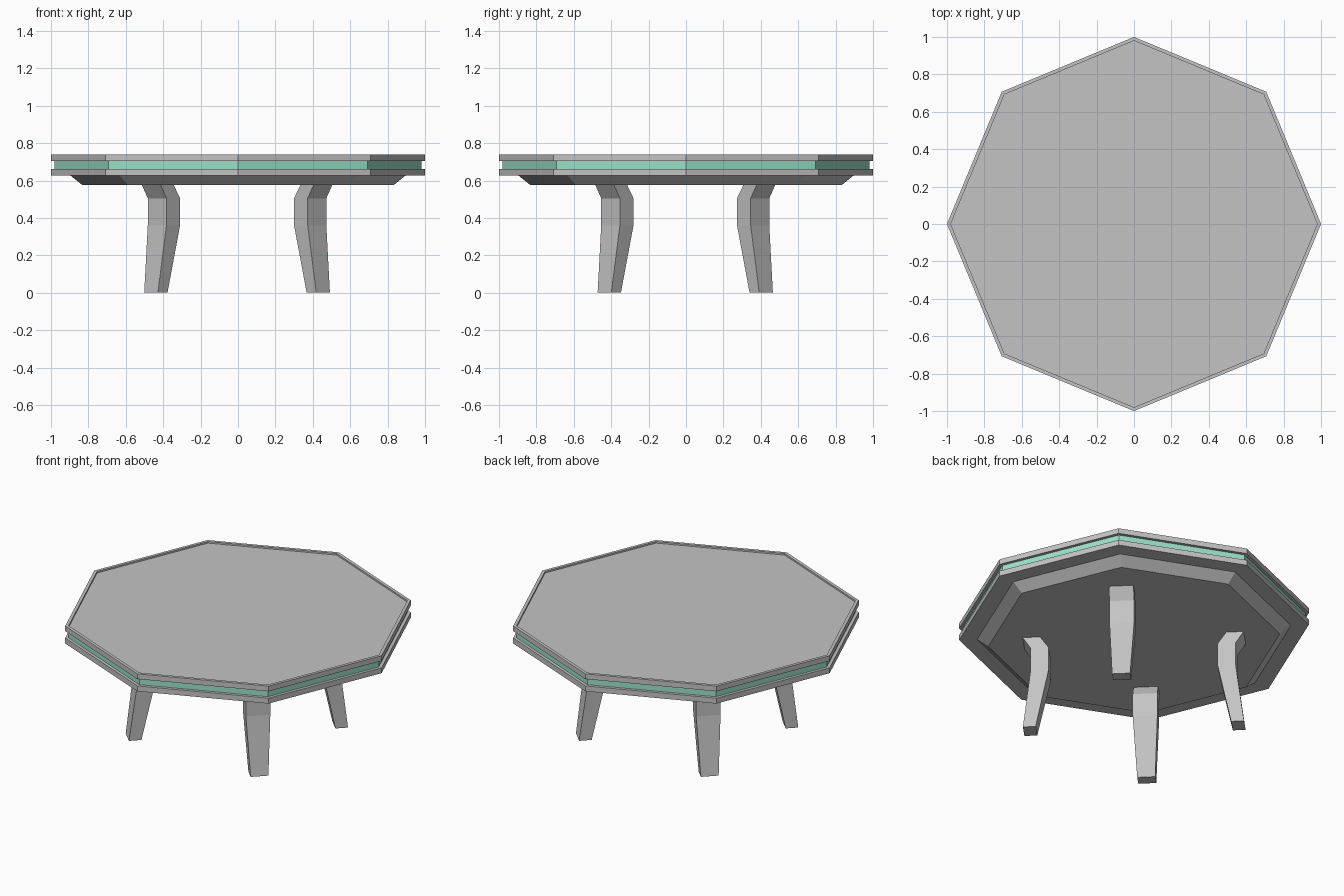
import bpy
import bmesh
from math import sin, cos, tau, sqrt
from mathutils import Vector

default = bpy.data.objects.get("Cube")
if default:
    bpy.data.objects.remove(default, do_unlink=True)


def material(name, rgb):
    mat = bpy.data.materials.new(name)
    mat.use_nodes = True
    mat.diffuse_color = (*rgb, 1)
    mat.node_tree.nodes["Principled BSDF"].inputs["Base Color"].default_value = (*rgb, 1)
    return mat


def loft(name, sections, mat):
    """Skin a stack of equal-sided sections and cap both ends."""
    bm = bmesh.new()
    loops = [[bm.verts.new(p) for p in section] for section in sections]
    for low, high in zip(loops, loops[1:]):
        for i in range(len(low)):
            j = (i + 1) % len(low)
            bm.faces.new((low[i], low[j], high[j], high[i]))
    bm.faces.new(loops[0])
    bm.faces.new(loops[-1])
    bmesh.ops.recalc_face_normals(bm, faces=bm.faces)
    mesh = bpy.data.meshes.new(name)
    bm.to_mesh(mesh)
    bm.free()
    mesh.materials.append(mat)
    obj = bpy.data.objects.new(name, mesh)
    bpy.context.collection.objects.link(obj)
    return obj


def octagon(r, z):
    return [Vector((r * cos(tau * i / 8), r * sin(tau * i / 8), z)) for i in range(8)]


def octagonal(name, profile, mat):
    return loft(name, [octagon(r, z) for r, z in profile], mat)


grey = material("grey", (0.55, 0.55, 0.55))
green = material("pale green", (0.33, 0.75, 0.58))

# Table top: raised rim around a shallow recess, green band, lower slab, tapered base
octagonal("upper_slab", [(1, 0.705), (1, 0.738), (0.98, 0.738), (0.98, 0.728)], grey)
octagonal("green_band", [(0.98, 0.662), (0.98, 0.705)], green)
octagonal("lower_slab", [(1, 0.628), (1, 0.662)], grey)
octagonal("tapered_base", [(0.834, 0.577), (0.898, 0.628)], grey)

# Legs: height, outward shift of the outer face, width, depth
LEG = [(0, 0, 0.103, 0.073), (0.36, -0.046, 0.141, 0.103),
       (0.505, -0.046, 0.141, 0.103), (0.578, 0, 0.141, 0.1)]


def leg(name, sx, sy):
    out = Vector((sx, sy, 0)) / sqrt(2)
    side = Vector((-sy, sx, 0)) / sqrt(2)
    foot = Vector((sx * 0.46 - 0.005, sy * 0.432 - 0.004, 0))
    sections = []
    for z, shift, width, depth in LEG:
        outer = foot + out * shift + Vector((0, 0, z))
        inner = outer - out * depth
        half = side * width / 2
        sections.append([outer - half, outer + half, inner + half, inner - half])
    loft(name, sections, grey)


for sy, depth_name in ((-1, "front"), (1, "back")):
    for sx, side_name in ((-1, "right"), (1, "left")):
        leg(f"{depth_name}_{side_name}_leg", sx, sy)
